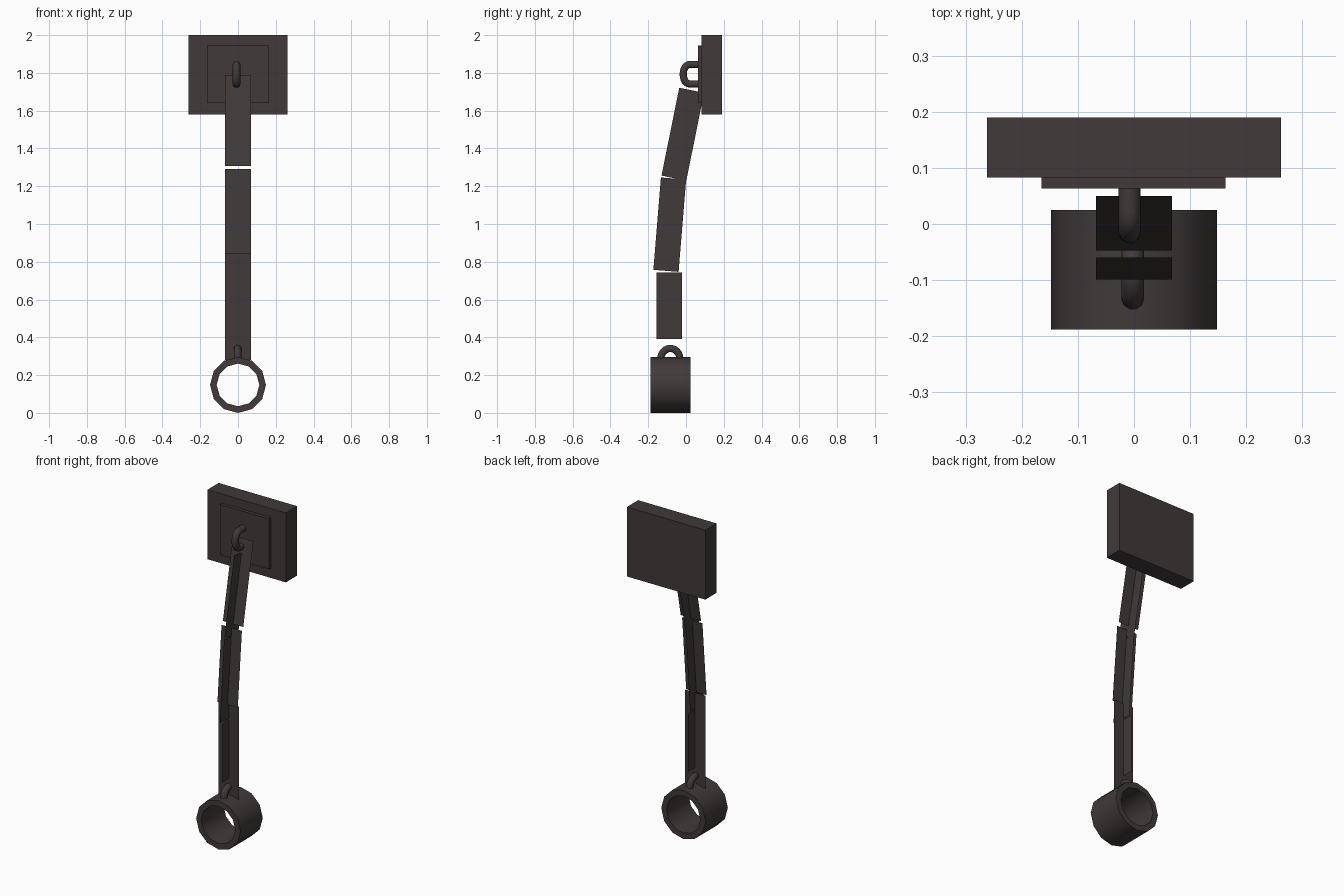
import bpy, bmesh, math
from mathutils import Vector

if "Cube" in bpy.data.objects:
    bpy.data.objects.remove(bpy.data.objects["Cube"])

iron = bpy.data.materials.new("dark iron")
iron.diffuse_color = (0.052, 0.042, 0.042, 1)
iron.use_nodes = True
iron.node_tree.nodes["Principled BSDF"].inputs["Base Color"].default_value = iron.diffuse_color


def finish(name, bm, smooth=False):
    me = bpy.data.meshes.new(name)
    bm.to_mesh(me)
    bm.free()
    me.materials.append(iron)
    ob = bpy.data.objects.new(name, me)
    bpy.context.collection.objects.link(ob)
    if smooth:
        bpy.context.view_layer.objects.active = ob
        ob.select_set(True)
        bpy.ops.object.shade_smooth_by_angle(angle=math.radians(40))
        ob.select_set(False)
    return ob


def box(name, lo, hi):
    bm = bmesh.new()
    bmesh.ops.create_cube(bm, size=1)
    for v in bm.verts:
        v.co = [(a + b) / 2 + c * (b - a) for a, b, c in zip(lo, hi, v.co)]
    return finish(name, bm)


def strip(name, a, b, half, facing):
    """Flat chain strip along a (y, z) line, facing 'front' or 'side'."""
    p, q = Vector((0, *a)), Vector((0, *b))
    across = Vector((1, 0, 0))
    if facing == "side":
        across = (q - p).cross(across).normalized()
    w = across * half
    bm = bmesh.new()
    bm.faces.new([bm.verts.new(c) for c in (p - w, p + w, q + w, q - w)])
    return finish(name, bm)


def bent_rod(name, path, x, r, sides=10):
    """Round rod swept along (y, z) points, with capped ends."""
    pts = [Vector((x, *p)) for p in path]
    bm = bmesh.new()
    rings = []
    for i, p in enumerate(pts):
        t = (pts[min(i + 1, len(pts) - 1)] - pts[max(i - 1, 0)]).normalized()
        u = Vector((1, 0, 0))
        v = t.cross(u)
        angles = [2 * math.pi * k / sides for k in range(sides)]
        rings.append([bm.verts.new(p + r * (u * math.cos(a) + v * math.sin(a))) for a in angles])
    for r0, r1 in zip(rings, rings[1:]):
        for k in range(sides):
            j = (k + 1) % sides
            bm.faces.new((r0[k], r0[j], r1[j], r1[k]))
    bm.faces.new(rings[0])
    bm.faces.new(rings[-1])
    bmesh.ops.recalc_face_normals(bm, faces=bm.faces)
    return finish(name, bm, True)


# Wall mount
box("wall_block", (-0.262, 0.083, 1.58), (0.262, 0.19, 2.0))
box("mount_plate", (-0.165, 0.063, 1.64), (0.163, 0.084, 1.945))

# Staple on the wall and loop on the cuff
arc = [math.pi * i / 12 for i in range(13)]
bent_rod("wall_staple", [(0.075, 1.845)] + [(0.021 - 0.036 * math.sin(a), 1.793 + 0.052 * math.cos(a)) for a in arc]
         + [(0.075, 1.741)], -0.008, 0.02)
bent_rod("cuff_loop", [(-0.083 + 0.05 * math.cos(a), 0.288 + 0.053 * math.sin(a)) for a in arc], -0.002, 0.02)

# Chain: crossed flat strips, front-facing and side-facing
strip("chain_front_upper", (0.05, 1.79), (-0.047, 1.308), 0.068, "front")
strip("chain_front_middle", (-0.06, 1.29), (-0.099, 0.84), 0.068, "front")
strip("chain_front_lower", (-0.088, 0.842), (-0.088, 0.28), 0.068, "front")
strip("chain_side_upper", (0.03, 1.708), (-0.064, 1.243), 0.067, "side")
strip("chain_side_middle", (-0.066, 1.241), (-0.106, 0.752), 0.067, "side")
strip("chain_side_lower", (-0.088, 0.742), (-0.088, 0.39), 0.067, "side")

# Cuff: open faceted ring along y
N = 12
bm = bmesh.new()
loops = []
for rad, y in ((0.148, -0.188), (0.148, 0.025), (0.113, 0.025), (0.113, -0.188)):
    loops.append([bm.verts.new((rad * math.sin(2 * math.pi * k / N), y,
                                0.148 + rad * math.cos(2 * math.pi * k / N))) for k in range(N)])
for i in range(4):
    a, b = loops[i], loops[(i + 1) % 4]
    for k in range(N):
        j = (k + 1) % N
        bm.faces.new((a[k], a[j], b[j], b[k]))
bmesh.ops.recalc_face_normals(bm, faces=bm.faces)
finish("cuff", bm, True)
